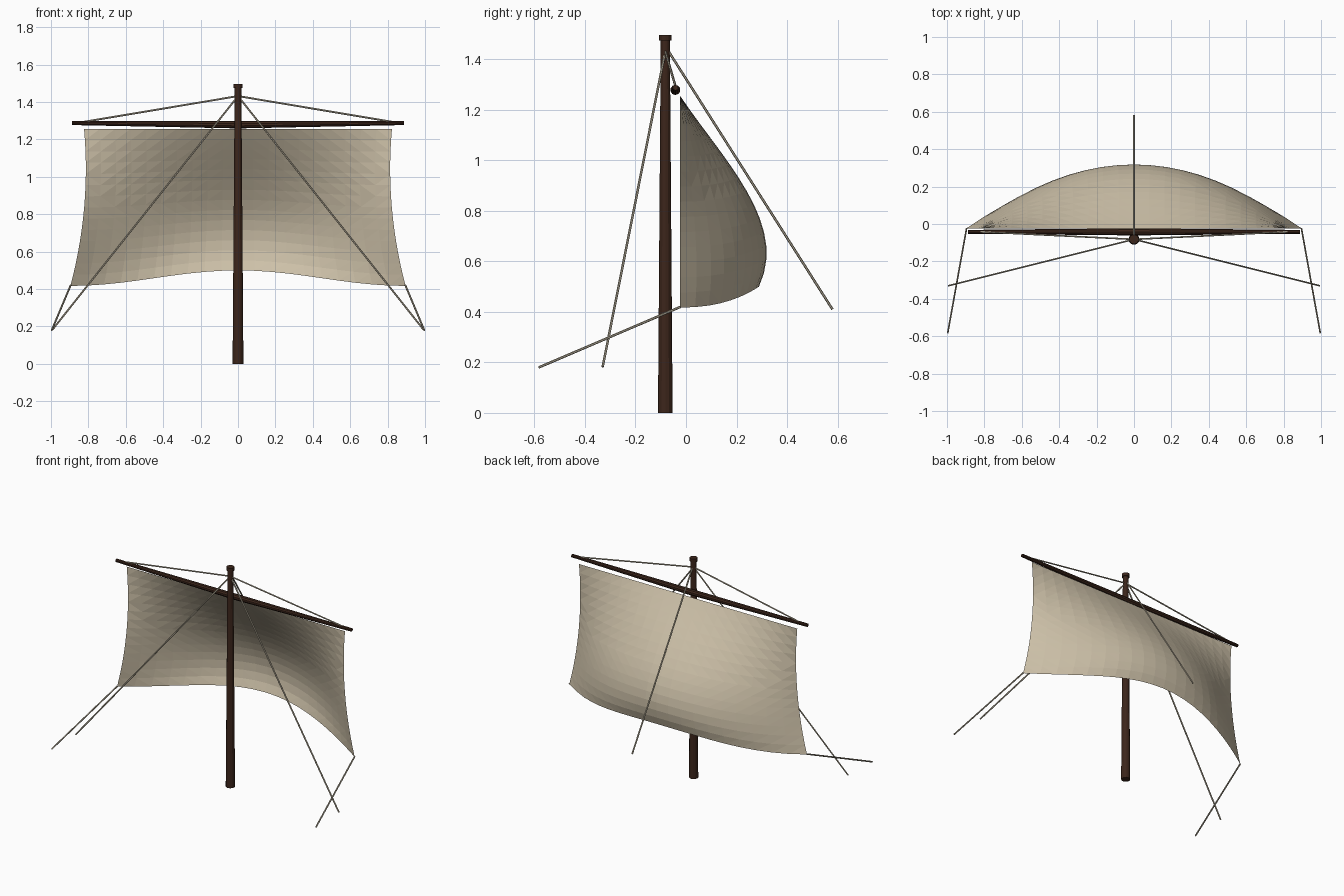
import bpy, bmesh, math
from mathutils import Vector

cube = bpy.data.objects.get("Cube")
if cube:
    bpy.data.objects.remove(cube, do_unlink=True)


def material(name, rgb):
    m = bpy.data.materials.new(name)
    m.use_nodes = True
    m.diffuse_color = (*rgb, 1)
    node = next(n for n in m.node_tree.nodes if n.type == 'BSDF_PRINCIPLED')
    node.inputs["Base Color"].default_value = (*rgb, 1)
    node.inputs["Roughness"].default_value = 0.9
    return m


WOOD = material("dark wood", (0.045, 0.019, 0.011))
CANVAS = material("canvas", (0.62, 0.54, 0.40))
ROPE = material("rope", (0.47, 0.42, 0.32))


def finish(name, bm, mat):
    mesh = bpy.data.meshes.new(name)
    bm.to_mesh(mesh)
    bm.free()
    mesh.materials.append(mat)
    obj = bpy.data.objects.new(name, mesh)
    bpy.context.collection.objects.link(obj)
    return obj


def rod(name, a, b, r1, r2, sides, mat):
    """Tapered cylinder from point a to point b."""
    a, b = Vector(a), Vector(b)
    bm = bmesh.new()
    bmesh.ops.create_cone(bm, cap_ends=True, segments=sides, radius1=r1, radius2=r2,
                          depth=(b - a).length)
    bm.transform((b - a).to_track_quat('Z', 'Y').to_matrix().to_4x4())
    bmesh.ops.translate(bm, vec=(a + b) / 2, verts=bm.verts)
    return finish(name, bm, mat)


def rope(name, a, b):
    return rod(name, a, b, 0.005, 0.005, 6, ROPE)


# Mast with its cap
MAST_Y = -0.082
rod("mast", (0, MAST_Y, 0), (0, MAST_Y, 1.48), 0.029, 0.018, 12, WOOD)
rod("mast_cap", (0, MAST_Y, 1.475), (0, MAST_Y, 1.497), 0.025, 0.025, 12, WOOD)

# Yard, thickest in the middle, and the rigging on each side
head = (0, MAST_Y, 1.432)
for side, s in (("left", 1), ("right", -1)):
    rod("yard_" + side, (0, -0.042, 1.279), (s * 0.888, -0.042, 1.288), 0.02, 0.011, 10, WOOD)
    rope("lift_" + side, head, (s * 0.82, -0.042, 1.295))
    rope("shroud_" + side, head, (s * 0.992, -0.33, 0.183))
    rope("sheet_" + side, (s * 0.895, -0.022, 0.42), (s * 0.996, -0.583, 0.18))
rope("backstay", (0, MAST_Y, 1.452), (0, 0.58, 0.41))


# Sail: a square cloth bellied out by the wind
def sail_point(u, v):
    half_width = 0.823 + 0.073 * v - 0.148 * v * (1 - v)
    belly = v * (0.507 + 0.28 * v - 0.475 * v * v)
    foot = 0.417 + 0.083 * math.cos(u * math.pi / 2) ** 2
    return (u * half_width, -0.023 + belly * (1 - u * u), 1.255 + (foot - 1.255) * v)


COLS, ROWS = 20, 14
bm = bmesh.new()
grid = [[bm.verts.new(sail_point(2 * i / COLS - 1, j / ROWS)) for i in range(COLS + 1)]
        for j in range(ROWS + 1)]
for j in range(ROWS):
    for i in range(COLS):
        bm.faces.new((grid[j][i], grid[j][i + 1], grid[j + 1][i + 1], grid[j + 1][i]))
bmesh.ops.recalc_face_normals(bm, faces=bm.faces)
bmesh.ops.triangulate(bm, faces=bm.faces)
finish("sail", bm, CANVAS)
